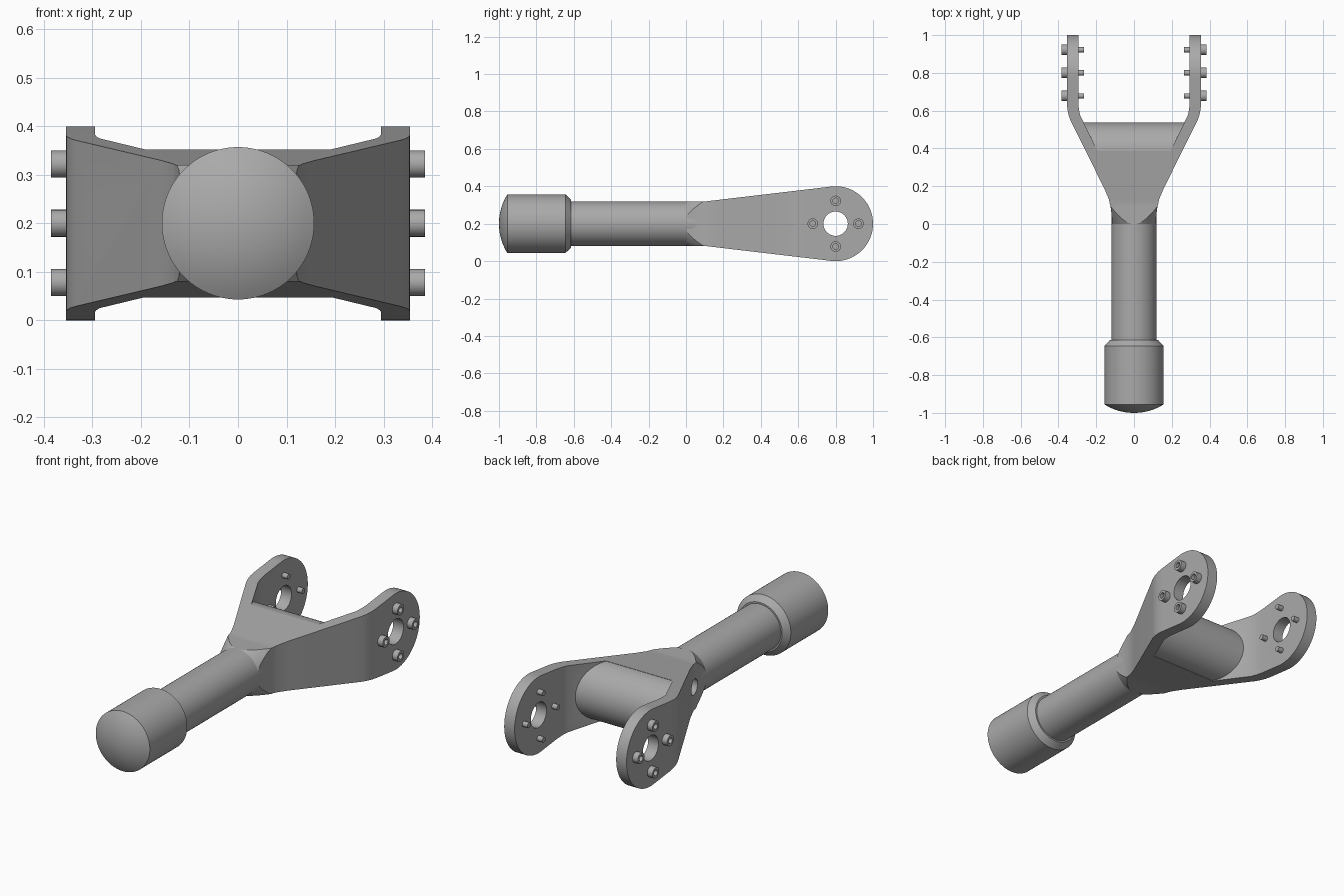
import bpy, bmesh, math
from mathutils import Matrix, Vector

cube = bpy.data.objects.get("Cube")
if cube:
    bpy.data.objects.remove(cube, do_unlink=True)

grey = bpy.data.materials.new("machined_grey")
grey.use_nodes = True
grey.diffuse_color = (0.4, 0.4, 0.4, 1)
grey.node_tree.nodes["Principled BSDF"].inputs["Base Color"].default_value = (0.4, 0.4, 0.4, 1)

MID = 0.2      # height of the main axis
HUB = 0.8      # y of the hub centre


def finish(name, bm):
    bmesh.ops.recalc_face_normals(bm, faces=bm.faces[:])
    mesh = bpy.data.meshes.new(name)
    bm.to_mesh(mesh)
    bm.free()
    mesh.materials.append(grey)
    obj = bpy.data.objects.new(name, mesh)
    bpy.context.collection.objects.link(obj)
    return obj


def prism(name, outline, axis, low, high):
    """Extrude a flat outline along x (y,z points) or z (x,y points)."""
    bm = bmesh.new()
    place = (lambda a, b: (low, a, b)) if axis == "x" else (lambda a, b: (a, b, low))
    face = bm.faces.new([bm.verts.new(place(*p)) for p in outline])
    new = bmesh.ops.extrude_face_region(bm, geom=[face])["geom"]
    step = Vector((high - low, 0, 0) if axis == "x" else (0, 0, high - low))
    bmesh.ops.translate(bm, vec=step, verts=[v for v in new if isinstance(v, bmesh.types.BMVert)])
    return finish(name, bm)


def lathe(name, profile, origin, direction, steps=64):
    """Spin (radius, distance) points around a direction."""
    bm = bmesh.new()
    verts = [bm.verts.new((r, 0, d)) for r, d in profile]
    edges = [bm.edges.new(pair) for pair in zip(verts, verts[1:])]
    bmesh.ops.spin(bm, geom=verts + edges, cent=(0, 0, 0), axis=(0, 0, 1),
                   angle=math.tau, steps=steps, use_duplicate=False)
    bmesh.ops.remove_doubles(bm, verts=bm.verts[:], dist=1e-5)
    turn = Vector((0, 0, 1)).rotation_difference(Vector(direction)).to_matrix().to_4x4()
    bm.transform(Matrix.Translation(origin) @ turn)
    return finish(name, bm)


def rod(name, radius, origin, direction, length, steps=64):
    return lathe(name, [(0, 0), (radius, 0), (radius, length), (0, length)], origin, direction, steps)


def boolean(obj, other, operation):
    mod = obj.modifiers.new(operation, "BOOLEAN")
    mod.object, mod.operation, mod.solver = other, operation, "EXACT"
    bpy.context.view_layer.objects.active = obj
    bpy.ops.object.modifier_apply(modifier=mod.name)
    bpy.data.objects.remove(other, do_unlink=True)


def smooth(obj, degrees=25):
    bpy.ops.object.select_all(action="DESELECT")
    obj.select_set(True)
    bpy.context.view_layer.objects.active = obj
    bpy.ops.object.shade_smooth_by_angle(angle=math.radians(degrees))


def arc(cy, radius, start, end, steps):
    angles = [math.radians(start + (end - start) * i / steps) for i in range(steps + 1)]
    return [(cy + radius * math.cos(a), MID + radius * math.sin(a)) for a in angles]


# Fork: plan outline of the neck and both arms
outer = [(0.115, -0.02), (0.117, 0.03), (0.122, 0.08), (0.133, 0.13), (0.158, 0.19),
         (0.335, 0.545), (0.346, 0.575), (0.353, 0.61), (0.355, 0.645), (0.355, 1.01)]
inner = [(0.295, 1.01), (0.295, 0.645), (0.292, 0.61), (0.285, 0.575), (0.193, 0.386)]
half = outer + inner
fork = prism("fork", half + [(-x, y) for x, y in reversed(half)], "z", -0.05, 0.45)

# Tapered side outline with the round hub end
side = ([(-0.1, MID - 0.12), (0.11, MID - 0.12)] + arc(HUB, 0.2, -97, 97, 48)
        + [(0.11, MID + 0.12), (-0.1, MID + 0.12)])
boolean(fork, prism("side_shape", side, "x", -0.5, 0.5), "INTERSECT")

# Conical blend from the neck into the round shaft
boolean(fork, lathe("neck_cone", [(0, -0.1), (0.065, -0.1), (0.84, 1.3), (0, 1.3)],
                    (0, 0, MID), (0, 1, 0), 96), "INTERSECT")

# Rounded web between the arms
nose = arc(0.386, 0.151, -90, 90, 32)
web = prism("web", [(0.376, MID - 0.15)] + nose + [(0.376, MID + 0.15)], "x", -0.5, 0.5)
boolean(web, prism("web_plan", [(0.22, 0.3), (0.31, 0.56), (-0.31, 0.56), (-0.22, 0.3)],
                   "z", -0.1, 0.5), "INTERSECT")
boolean(fork, web, "UNION")

# Hub bores, and two blind holes in the right side
boolean(fork, rod("hub_bore", 0.065, (-0.5, HUB, MID), (1, 0, 0), 1), "DIFFERENCE")
for x, y, direction in ((-0.27, 0.42, (0.89, -0.45, 0)), (-0.13, 0.12, (1, -0.2, 0))):
    way = Vector(direction).normalized()
    start = Vector((x, y, MID)) - way * 0.06
    boolean(fork, rod("side_hole", 0.04, start, way, 0.14, 40), "DIFFERENCE")
smooth(fork)

# Shaft
smooth(rod("shaft", 0.12, (0, -0.64, MID), (0, 1, 0), 0.7))

# Grip with a domed end and a chamfered collar
rim, rise = 0.157, 0.045
ball = (rim ** 2 + rise ** 2) / (2 * rise)
sweep = math.asin(rim / ball)
dome = [(ball * math.sin(sweep * i / 10), -1 + ball * (1 - math.cos(sweep * i / 10))) for i in range(11)]
grip = lathe("grip", dome + [(rim, -0.645), (0.128, -0.615), (0, -0.615)], (0, 0, MID), (0, 1, 0), 96)
smooth(grip)

# Socket-head bolts around each hub
bolt_profile = [(0, -0.09), (0.014, -0.09), (0.014, 0), (0.028, 0), (0.028, 0.03),
                (0.015, 0.03), (0.015, 0.012), (0, 0.012)]
for label, sign in (("left", 1), ("right", -1)):
    for i in range(4):
        a = i * math.pi / 2
        spot = (sign * 0.355, HUB + 0.122 * math.cos(a), MID + 0.122 * math.sin(a))
        smooth(lathe(f"{label}_bolt_{i + 1}", bolt_profile, spot, (sign, 0, 0), 24))
